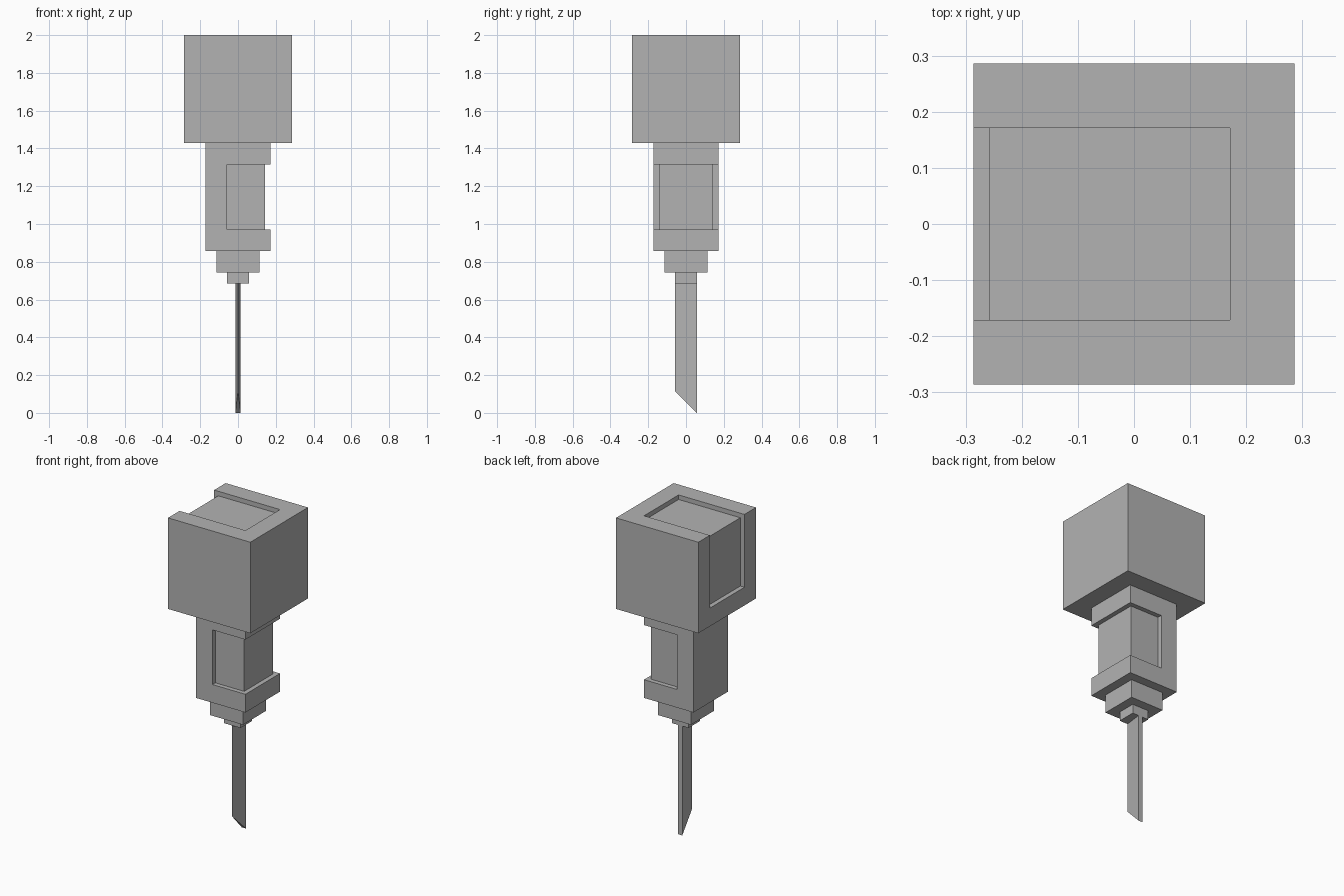
import bpy, bmesh

if "Cube" in bpy.data.objects:
    bpy.data.objects.remove(bpy.data.objects["Cube"], do_unlink=True)

U = 2 / 70  # modelling unit: every size is a whole number of these

grey = bpy.data.materials.new("plain grey")
grey.use_nodes = True
grey.diffuse_color = (0.45, 0.45, 0.45, 1)
grey.node_tree.nodes["Principled BSDF"].inputs["Base Color"].default_value = grey.diffuse_color


def prism(name, profile, lo, hi, axis="z"):
    """Extrude a closed profile (xy or xz, in units) between lo and hi."""
    def place(a, b, c):
        return (a * U, b * U, c * U) if axis == "z" else (a * U, c * U, b * U)
    bm = bmesh.new()
    low = [bm.verts.new(place(a, b, lo)) for a, b in profile]
    high = [bm.verts.new(place(a, b, hi)) for a, b in profile]
    bm.faces.new(low)
    bm.faces.new(high)
    n = len(profile)
    for i in range(n):
        j = (i + 1) % n
        bm.faces.new((low[i], low[j], high[j], high[i]))
    bmesh.ops.recalc_face_normals(bm, faces=bm.faces)
    mesh = bpy.data.meshes.new(name)
    bm.to_mesh(mesh)
    bm.free()
    mesh.materials.append(grey)
    obj = bpy.data.objects.new(name, mesh)
    bpy.context.collection.objects.link(obj)
    return obj


def block(name, half, lo, hi):
    return prism(name, [(-half, -half), (half, -half), (half, half), (-half, half)], lo, hi)


def carve(obj, cutter):
    """Cut the recess into the part, then discard the cutter."""
    cutter.hide_render = True
    mod = obj.modifiers.new("recess", "BOOLEAN")
    mod.operation = "DIFFERENCE"
    mod.solver = "EXACT"
    mod.object = cutter
    bpy.context.view_layer.update()
    bpy.context.view_layer.objects.active = obj
    bpy.ops.object.modifier_apply(modifier=mod.name)
    bpy.data.objects.remove(cutter, do_unlink=True)


# Head with a recess wrapping from the top down one side
head = block("head", 10, 50, 70)
carve(head, prism("head_cutter", [(-14, 54), (-9, 54), (-9, 69), (6, 69), (6, 74), (-14, 74)],
                  -6, 6, axis="y"))

# Housing with a recess wrapping around three sides
housing = block("housing", 6, 30, 50)
carve(housing, prism("housing_cutter", [(-2, -9), (9, -9), (9, 9), (-2, 9),
                                        (-2, 5), (5, 5), (5, -5), (-2, -5)], 34, 46))

# Stepped collars
block("upper_collar", 4, 26, 30)
block("lower_collar", 2, 24, 26)

# Wedge blade with a slanted tip
blade = prism("blade", [(0, -2), (0.5, 2), (-0.5, 2)], 0, 24)
for v in blade.data.vertices:
    if v.co.z < U:
        v.co.z = 2 * U - v.co.y
